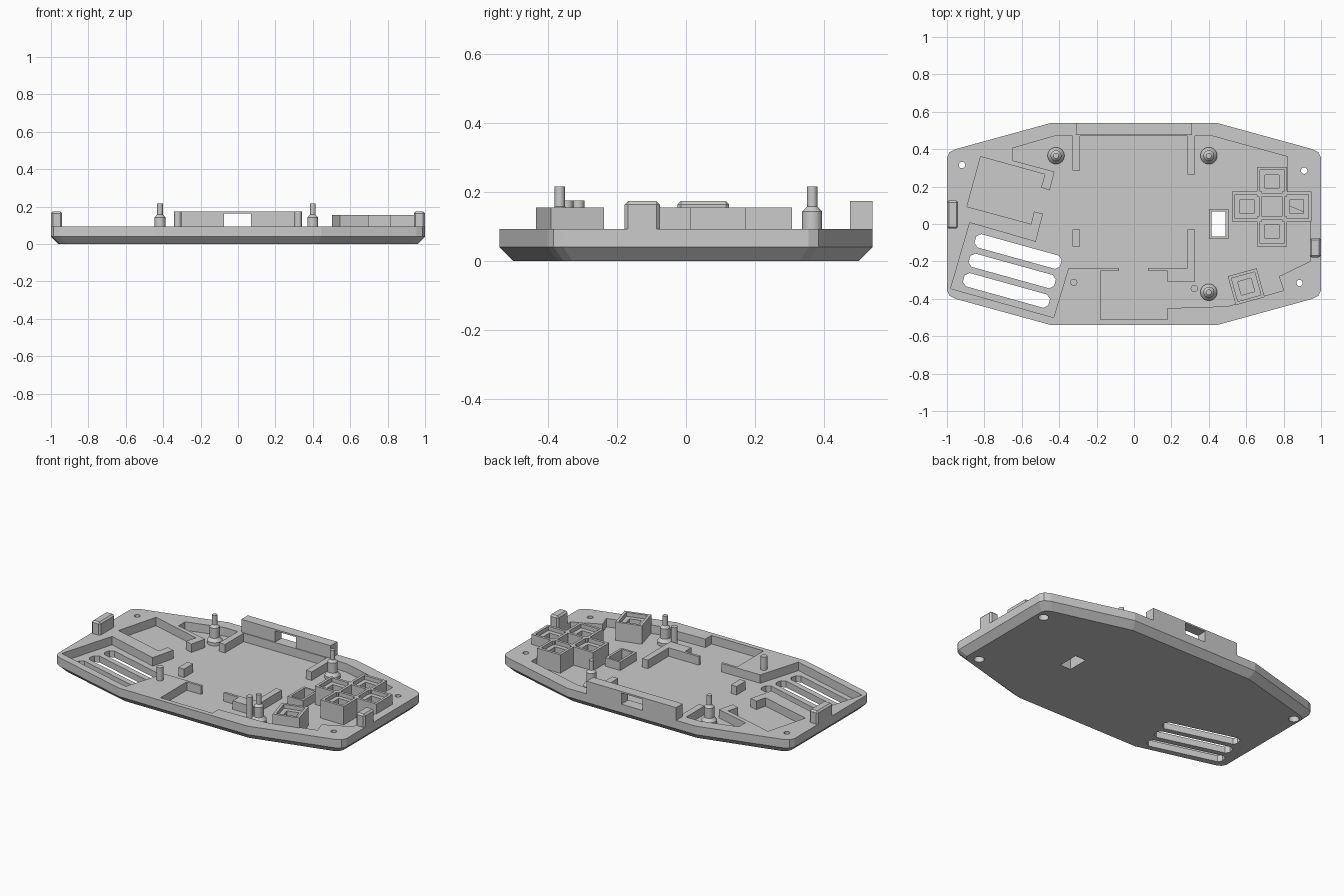
import bpy, bmesh
from math import sin, cos, pi, radians

cube = bpy.data.objects.get("Cube")
if cube:
    bpy.data.objects.remove(cube, do_unlink=True)

FLOOR, RIM = 0.04, 0.093

grey = bpy.data.materials.new("plain grey")
grey.use_nodes = True
grey.diffuse_color = (0.6, 0.6, 0.6, 1)
grey.node_tree.nodes["Principled BSDF"].inputs["Base Color"].default_value = (0.6, 0.6, 0.6, 1)


def loft(name, rings, smooth=False):
    """Skin a list of equal-length point rings and cap both ends."""
    bm = bmesh.new()
    loops = [[bm.verts.new(p) for p in ring] for ring in rings]
    n = len(loops[0])
    for a, b in zip(loops, loops[1:]):
        for i in range(n):
            j = (i + 1) % n
            bm.faces.new((a[i], a[j], b[j], b[i]))
    bm.faces.new(loops[0][::-1])
    bm.faces.new(loops[-1])
    bmesh.ops.recalc_face_normals(bm, faces=bm.faces)
    mesh = bpy.data.meshes.new(name)
    bm.to_mesh(mesh)
    bm.free()
    mesh.materials.append(grey)
    ob = bpy.data.objects.new(name, mesh)
    bpy.context.collection.objects.link(ob)
    if smooth:
        bpy.ops.object.select_all(action='DESELECT')
        ob.select_set(True)
        bpy.context.view_layer.objects.active = ob
        bpy.ops.object.shade_smooth_by_angle(angle=radians(30))
    return ob


def prism(name, pts, z0, z1):
    return loft(name, [[(x, y, z) for x, y in pts] for z in (z0, z1)])


def box(name, x0, x1, y0, y1, z0=FLOOR - 0.01, z1=RIM):
    return prism(name, [(x0, y0), (x1, y0), (x1, y1), (x0, y1)], z0, z1)


def lathe(name, x, y, profile, sides=24):
    """Round part from (radius, height) pairs."""
    rings = [[(x + r * cos(2 * pi * i / sides), y + r * sin(2 * pi * i / sides), z)
              for i in range(sides)] for r, z in profile]
    return loft(name, rings, True)


def turned(cx, cy, pts, angle):
    c, s = cos(angle), sin(angle)
    return [(cx + x * c - y * s, cy + x * s + y * c) for x, y in pts]


# Base plate with chamfered underside
quarter = [(1, 0.355), (0.987, 0.383), (0.955, 0.4), (0.445, 0.54)]
right = [(x, -y) for x, y in quarter[::-1]] + quarter
outline = right + [(-x, -y) for x, y in right]
base = loft("base_plate", [
    [(x * 0.96, y * 0.926, 0) for x, y in outline],
    [(x, y, FLOOR) for x, y in outline],
    [(x, y, RIM) for x, y in outline]])

# Recessed interior
cavity = [(-.65, .405), (-.65, .34), (-.425, .28), (-.45, .18), (-.497, .195),
          (-.476, .265), (-.82, .36), (-.893, .093), (-.55, 0), (-.535, .067),
          (-.487, .055), (-.525, -.095), (-.878, .007), (-.98, -.345), (-.43, -.5),
          (-.35, -.235), (-.08, -.235), (-.08, -.25), (-.18, -.25), (-.18, -.51),
          (.18, -.51), (.18, -.45), (.5, -.44), (.8, -.355), (.775, -.28),
          (.94, -.2), (.94, .05), (.82, .1), (.82, .36), (.42, .47), (-.425, .47)]
cutters = [prism("cavity_cutter", cavity, FLOOR, 0.3)]

# Sound slots
slot = [(-.237, -.018), (-.215, -.037), (.215, -.037), (.237, -.018),
        (.237, .018), (.215, .037), (-.215, .037), (-.237, .018)]
for i in range(3):
    cutters.append(prism("slot_cutter", turned(-.62 - .031 * i, -.147 - .104 * i,
                                               slot, radians(-15.5)), -0.1, 0.3))

# Corner screw holes, widened below
for x, y in ((-.92, .315), (.91, .285), (.885, -.315)):
    cutters.append(lathe("screw_cutter", x, y,
                         [(.03, -.1), (.03, .045), (.017, .045), (.017, .3)]))

# Switch opening
cutters.append(box("switch_cutter", .415, .49, -.067, .067, -0.1, 0.3))

for cutter in cutters:
    cutter.hide_render = True
    mod = base.modifiers.new("cut", 'BOOLEAN')
    mod.operation = 'DIFFERENCE'
    mod.solver = 'EXACT'
    mod.object = cutter
    bpy.ops.object.select_all(action='DESELECT')
    base.select_set(True)
    bpy.context.view_layer.objects.active = base
    bpy.ops.object.modifier_apply(modifier=mod.name)
for cutter in cutters:
    bpy.data.objects.remove(cutter, do_unlink=True)

# Frame around the switch opening
box("switch_frame_left", .40, .415, -.08, .08)
box("switch_frame_right", .49, .505, -.08, .08)
box("switch_frame_front", .415, .49, -.08, -.067)
box("switch_frame_back", .415, .49, .067, .08)

# Back wall with a window
box("back_wall_left", -.31, -.075, .475, .54, RIM - .01, .173)
box("back_wall_right", .07, .31, .475, .54, RIM - .01, .173)
box("back_wall_lintel", -.075, .07, .475, .54, .163, .173)

# Side blocks
for name, x0, x1, y0, y1 in (("left_side_block", .94, 1, -.178, -.075),
                             ("right_side_block", -1, -.94, -.025, .125)):
    block = box(name, x0, x1, y0, y1, RIM - .03, .173)
    bevel = block.modifiers.new("bevel", 'BEVEL')
    bevel.width = 0.01
    bevel.segments = 1

# Board rails and supports
box("back_rail_right", -.33, -.29, .285, .475)
box("back_rail_left", .285, .325, .265, .475)
box("middle_rail_right", -.33, -.29, -.12, -.03)
box("middle_rail_left", .285, .325, -.31, -.03)
box("front_rail", .075, .285, -.25, -.235)
box("front_rail_block", .18, .285, -.31, -.25)

# Screw standoffs
for x, y in ((-.417, .365), (.4, .365), (.4, -.365)):
    lathe("standoff", x, y, [(.045, FLOOR - .01), (.045, .06), (.029, .08), (.029, .143),
                             (.015, .157), (.015, .216)])

# Locating pins
for x, y in ((-.322, -.312), (.322, -.345)):
    lathe("locating_pin", x, y, [(.019, FLOOR - .01), (.019, .175)])


def button_cell(name, x, y, angle=0):
    """Square well with a stepped pocket."""
    steps = [(.08, FLOOR - .01), (.08, .155), (.064, .155), (.064, .13),
             (.037, .13), (.037, .06)]
    rings = []
    for h, z in steps:
        square = [(-h, -h), (h, -h), (h, h), (-h, h)]
        rings.append([(px, py, z) for px, py in turned(x, y, square, angle)])
    return loft(name, rings)


# Direction pad wells and the single action button well
for dx, dy in ((1, 0), (-1, 0), (0, 1), (0, -1)):
    button_cell("direction_well", .737 + .133 * dx, .093 + .133 * dy)
button_cell("action_well", .6, -.335, radians(15.5))
